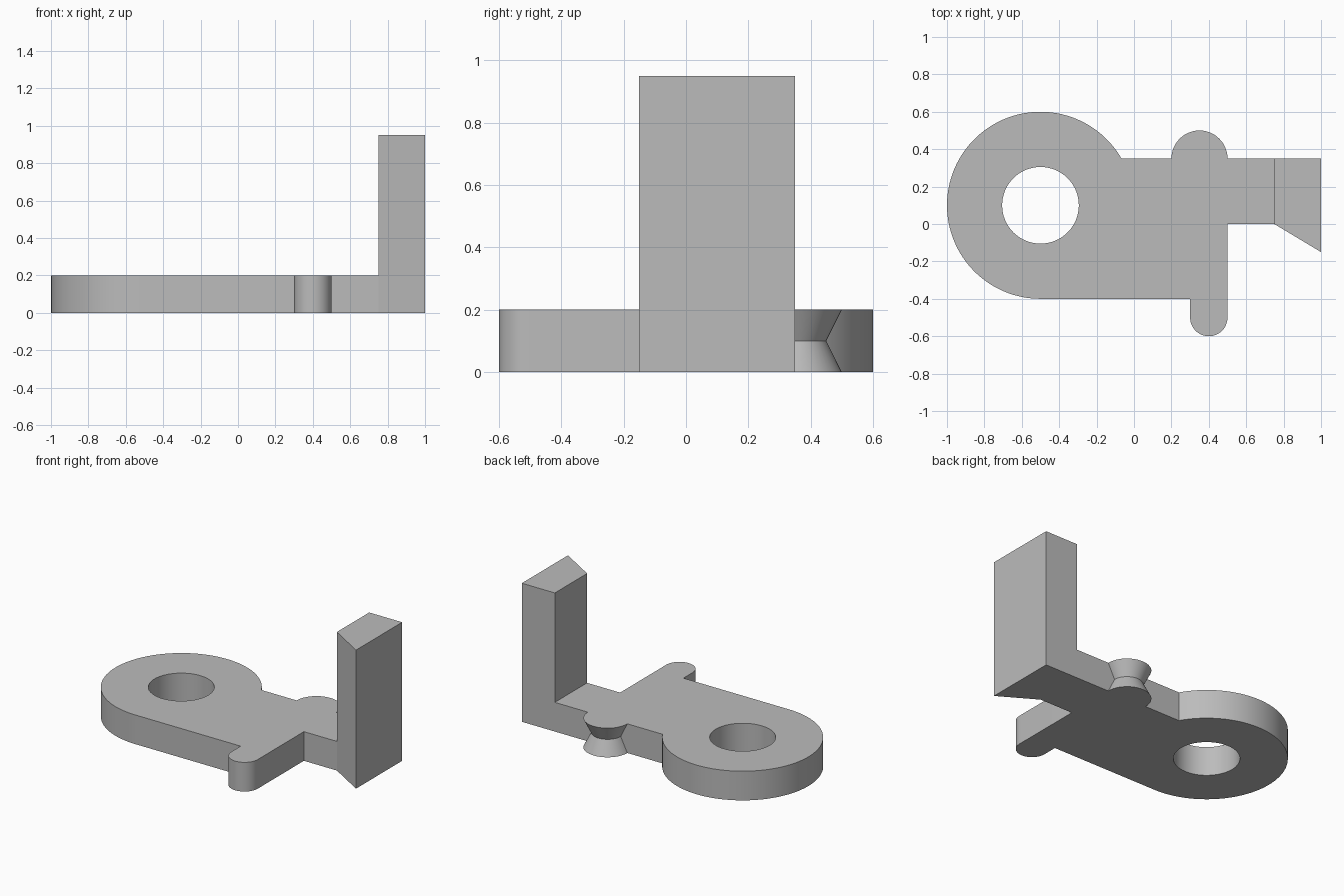
import bpy
import bmesh
from math import cos, sin, asin, pi, radians

cube = bpy.data.objects.get("Cube")
if cube:
    bpy.data.objects.remove(cube)

THICK, POST_TOP = 0.2, 0.95
EYE = (-0.5, 0.1)


def arc(centre, radius, start, end, steps):
    """Points on an arc, angles in radians."""
    angles = [start + (end - start) * i / steps for i in range(steps + 1)]
    return [(centre[0] + radius * cos(a), centre[1] + radius * sin(a)) for a in angles]


def outline(lobe_radius):
    """Counter-clockwise plate outline; the first four points are the post corners."""
    pts = [(0.75, 0), (1, -0.15), (1, 0.35), (0.75, 0.35)]
    pts += arc((0.35, 0.35), lobe_radius, 0, pi, 24)              # waisted lobe
    pts += arc(EYE, 0.5, asin(0.5), 1.5 * pi, 72)                 # round eye end
    pts += [(0.3, -0.4)] + arc((0.4, -0.5), 0.1, pi, 2 * pi, 24)  # finger tab
    return pts + [(0.5, 0)]


def ring(bm, pts, z):
    return [bm.verts.new((x, y, z)) for x, y in pts]


def wall(bm, low, high):
    for i in range(len(low)):
        j = (i + 1) % len(low)
        bm.faces.new((low[i], low[j], high[j], high[i]))


def loop_edges(bm, verts):
    pairs = zip(verts, verts[1:] + verts[:1])
    return [bm.edges.get(p) or bm.edges.new(p) for p in pairs]


bm = bmesh.new()

# Plate side: three outlines, narrowed at the lobe's waist
levels = [ring(bm, outline(r), z)
          for r, z in ((0.15, 0), (0.1, THICK / 2), (0.15, THICK))]
for low, high in zip(levels, levels[1:]):
    wall(bm, low, high)

# Hole wall
hole_pts = arc(EYE, 0.205, 0, 2 * pi, 64)[:-1]
holes = [ring(bm, hole_pts, z) for z in (0, THICK)]
wall(bm, holes[1], holes[0])

# Plate caps with the hole left open; the post footprint stays separate
for rim, hole in ((levels[0], holes[0]), (levels[-1], holes[1])):
    body = [rim[0]] + rim[3:]
    edges = loop_edges(bm, body) + loop_edges(bm, hole)
    bmesh.ops.triangle_fill(bm, edges=edges, use_beauty=True)

# Upright post on its angled footprint
bm.faces.new(levels[0][:4][::-1])
post_top = ring(bm, outline(0.15)[:4], POST_TOP)
wall(bm, levels[-1][:4], post_top)
bm.faces.new(post_top)

bmesh.ops.recalc_face_normals(bm, faces=bm.faces[:])
mesh = bpy.data.meshes.new("bracket_plate_with_post")
bm.to_mesh(mesh)
bm.free()

# Grey finish
mat = bpy.data.materials.new("plain grey")
mat.use_nodes = True
grey = (0.5, 0.5, 0.5, 1)
mat.diffuse_color = grey
mat.node_tree.nodes["Principled BSDF"].inputs["Base Color"].default_value = grey
mesh.materials.append(mat)

bracket = bpy.data.objects.new("bracket_plate_with_post", mesh)
bpy.context.collection.objects.link(bracket)
bpy.ops.object.select_all(action="DESELECT")
bracket.select_set(True)
bpy.context.view_layer.objects.active = bracket
bpy.ops.object.shade_smooth_by_angle(angle=radians(25))
